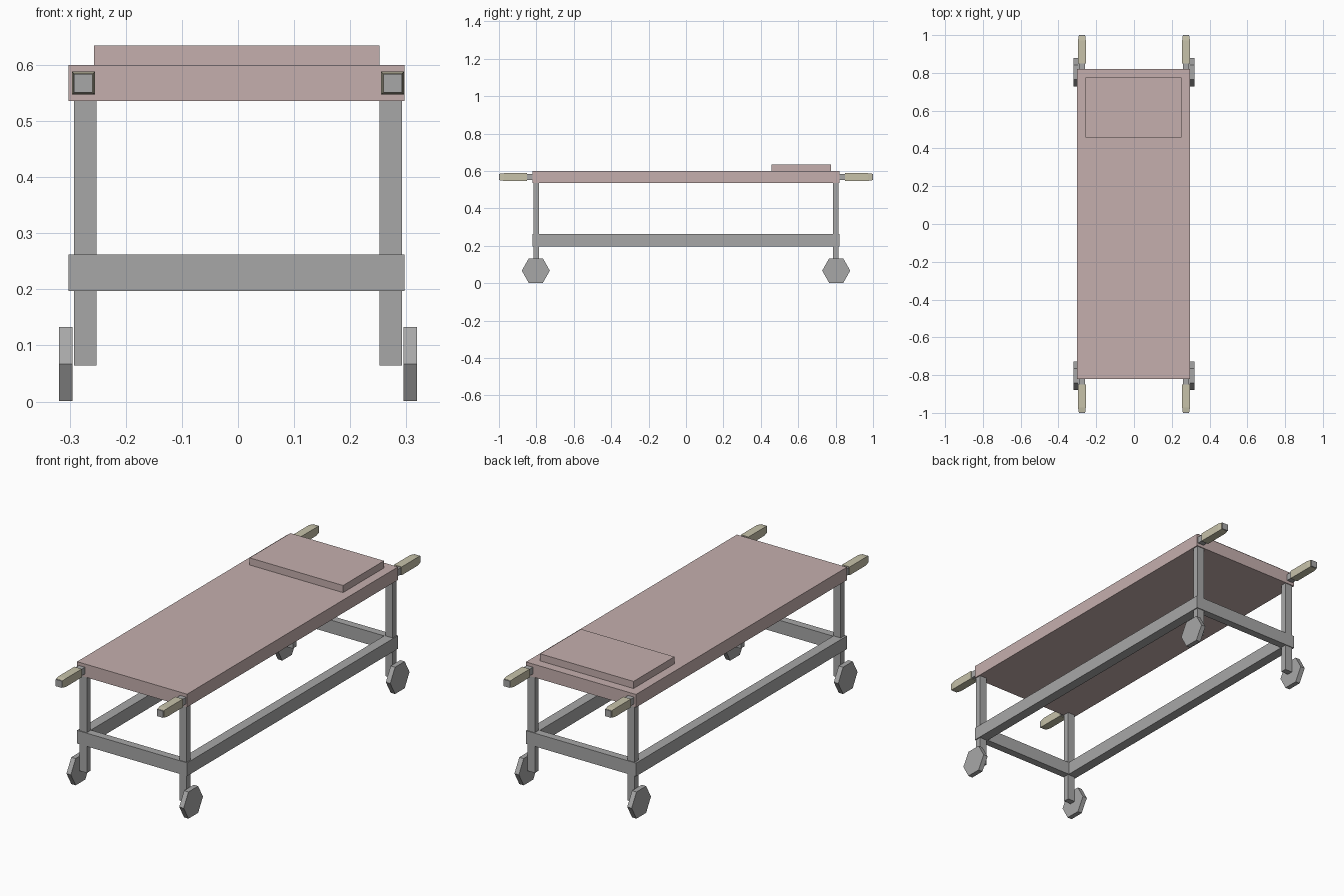
import bpy
import bmesh
from math import cos, sin, pi

cube = bpy.data.objects.get("Cube")
if cube:
    bpy.data.objects.remove(cube, do_unlink=True)


def material(name, rgb):
    m = bpy.data.materials.new(name)
    m.use_nodes = True
    m.diffuse_color = (*rgb, 1)
    m.node_tree.nodes["Principled BSDF"].inputs["Base Color"].default_value = (*rgb, 1)
    return m


PINK = material("dusty pink", (0.56, 0.43, 0.42))
GREY = material("metal grey", (0.39, 0.39, 0.39))
CREAM = material("cream grip", (0.57, 0.54, 0.40))


def finish(name, bm, mat):
    bmesh.ops.recalc_face_normals(bm, faces=bm.faces)
    mesh = bpy.data.meshes.new(name)
    bm.to_mesh(mesh)
    bm.free()
    mesh.materials.append(mat)
    obj = bpy.data.objects.new(name, mesh)
    bpy.context.collection.objects.link(obj)
    return obj


def box(name, x, y, z, mat):
    """Box from (low, high) ranges on each axis."""
    bm = bmesh.new()
    bmesh.ops.create_cube(bm, size=1)
    for v in bm.verts:
        v.co = [(r[0] + r[1]) / 2 + c * abs(r[1] - r[0]) for r, c in zip((x, y, z), v.co)]
    return finish(name, bm, mat)


def span(a, b, sign):
    return (a, b) if sign > 0 else (-b, -a)


def wheel(name, x, y, mat):
    """Six-sided wheel with its axle along x and a point toward the front."""
    bm = bmesh.new()
    ring = [bm.verts.new((x[0], y + 0.075 * cos(i * pi / 3), 0.067 + 0.076 * sin(i * pi / 3)))
            for i in range(6)]
    face = bm.faces.new(ring)
    extruded = bmesh.ops.extrude_face_region(bm, geom=[face])["geom"]
    moved = [g for g in extruded if isinstance(g, bmesh.types.BMVert)]
    bmesh.ops.translate(bm, verts=moved, vec=(x[1] - x[0], 0, 0))
    return finish(name, bm, mat)


# Mattress and pillow
WIDTH = (-0.302, 0.297)
box("mattress", WIDTH, (-0.82, 0.82), (0.536, 0.6), PINK)
box("pillow", (-0.257, 0.252), (0.457, 0.775), (0.599, 0.635), PINK)

# Lower frame: end rails between the two side rails
RAIL_Z = (0.197, 0.262)
box("left_rail", (0.248, WIDTH[1]), (-0.82, 0.82), RAIL_Z, GREY)
box("right_rail", (WIDTH[0], -0.253), (-0.82, 0.82), RAIL_Z, GREY)
for end, sy in (("front", -1), ("back", 1)):
    box(end + "_rail", (-0.253, 0.248), span(0.782, 0.82, sy), RAIL_Z, GREY)

# Legs, wheels and carrying handles at each corner
for end, sy in (("front", -1), ("back", 1)):
    for side, sx in (("left", 1), ("right", -1)):
        tag = f"{end}_{side}_"
        box(tag + "leg", span(0.252, 0.292, sx), span(0.786, 0.816, sy), (0.064, 0.54), GREY)
        wheel(tag + "wheel", span(0.295, 0.319, sx), 0.803 * sy, GREY)
        box(tag + "handle", span(0.259, 0.292, sx), span(0.8, 1.0, sy), (0.551, 0.584), GREY)
        # Grip sleeve, narrowed toward its outer end
        grip = box(tag + "grip", span(0.255, 0.296, sx), span(0.85, 0.995, sy),
                   (0.547, 0.588), CREAM)
        bm = bmesh.new()
        bm.from_mesh(grip.data)
        lengthwise = [e for e in bm.edges if abs(e.verts[0].co.y - e.verts[1].co.y) > 0.1]
        bmesh.ops.bisect_plane(bm, geom=bm.verts[:] + bm.edges[:] + bm.faces[:],
                               plane_co=(0, 0.972 * sy, 0), plane_no=(0, 1, 0))
        for v in bm.verts:
            if abs(v.co.y) > 0.99:
                v.co.x = 0.2755 * sx + (v.co.x - 0.2755 * sx) * 0.85
                v.co.z = 0.5675 + (v.co.z - 0.5675) * 0.85
        bm.to_mesh(grip.data)
        bm.free()
